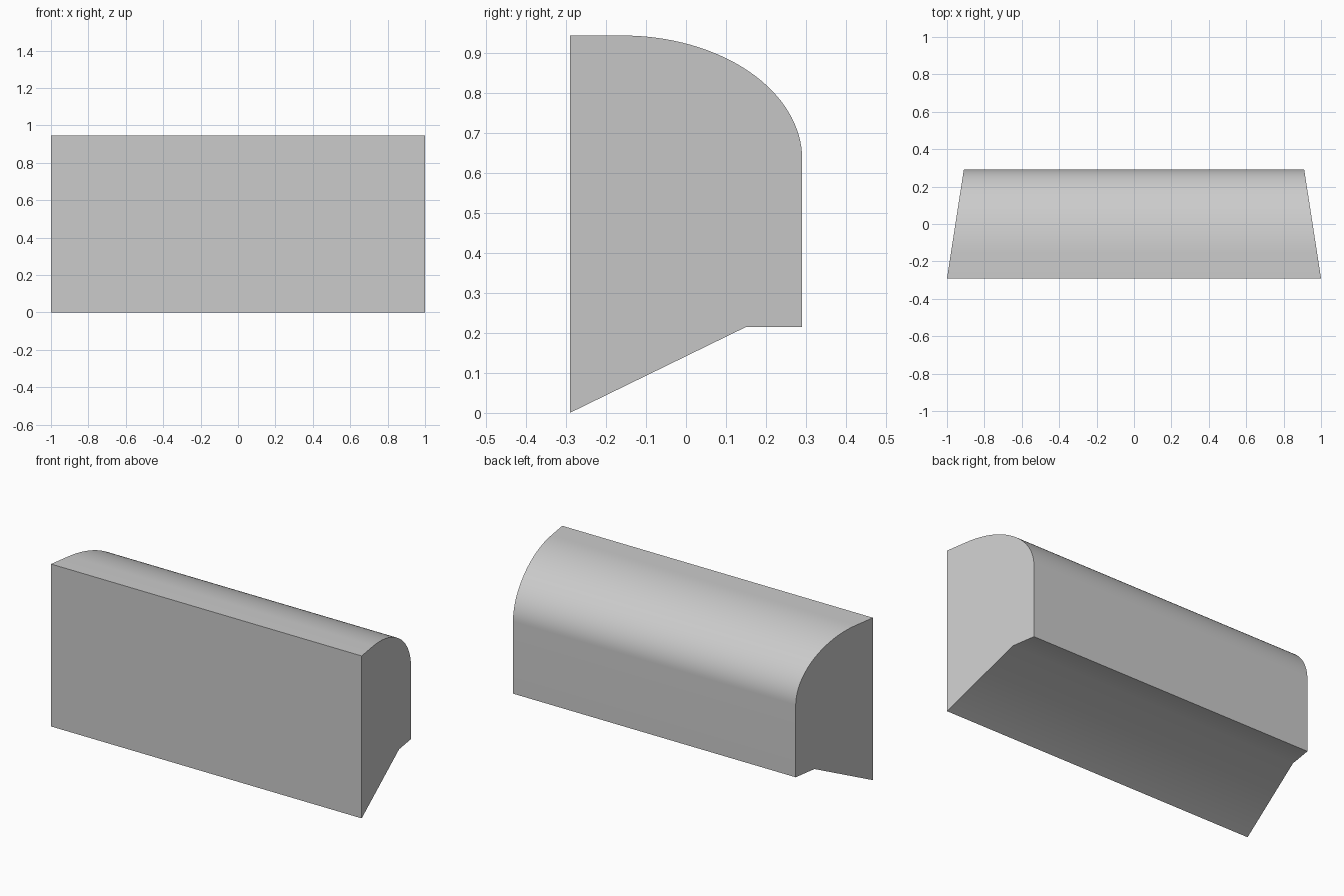
import bpy, bmesh
from math import sin, cos, pi, radians

cube = bpy.data.objects.get("Cube")
if cube:
    bpy.data.objects.remove(cube, do_unlink=True)

FRONT, BACK, TOP = -0.291, 0.291, 0.945
SHOULDER_Y, SHOULDER_Z = -0.16, 0.635
STEPS = 32

# Side profile (y, z): sloped underside, short ledge, upright back, rounded top
profile = [(FRONT, 0), (0.15, 0.215), (BACK, 0.215)]
for i in range(STEPS + 1):
    a = pi / 2 * i / STEPS
    profile.append((SHOULDER_Y + (BACK - SHOULDER_Y) * cos(a),
                    SHOULDER_Z + (TOP - SHOULDER_Z) * sin(a)))
profile.append((FRONT, TOP))


# Half width narrows towards the back
def half_width(y):
    return 1 - 0.09 * (y - FRONT) / (BACK - FRONT)


# Two end caps joined by a strip of long faces
bm = bmesh.new()
ends = [[bm.verts.new((side * half_width(y), y, z)) for y, z in profile]
        for side in (-1, 1)]
for loop in ends:
    bm.faces.new(loop)
left, right = ends
for i in range(len(profile)):
    j = (i + 1) % len(profile)
    bm.faces.new((left[i], left[j], right[j], right[i]))
bmesh.ops.recalc_face_normals(bm, faces=bm.faces)
mesh = bpy.data.meshes.new("rounded_block")
bm.to_mesh(mesh)
bm.free()
block = bpy.data.objects.new("rounded_block", mesh)
bpy.context.collection.objects.link(block)

# Plain grey
grey = bpy.data.materials.new("grey")
grey.use_nodes = True
color = (0.6, 0.6, 0.6, 1)
grey.diffuse_color = color
grey.node_tree.nodes["Principled BSDF"].inputs["Base Color"].default_value = color
mesh.materials.append(grey)

# Smooth the curve, keep the corners sharp
bpy.ops.object.select_all(action='DESELECT')
block.select_set(True)
bpy.context.view_layer.objects.active = block
bpy.ops.object.shade_smooth_by_angle(angle=radians(30))
